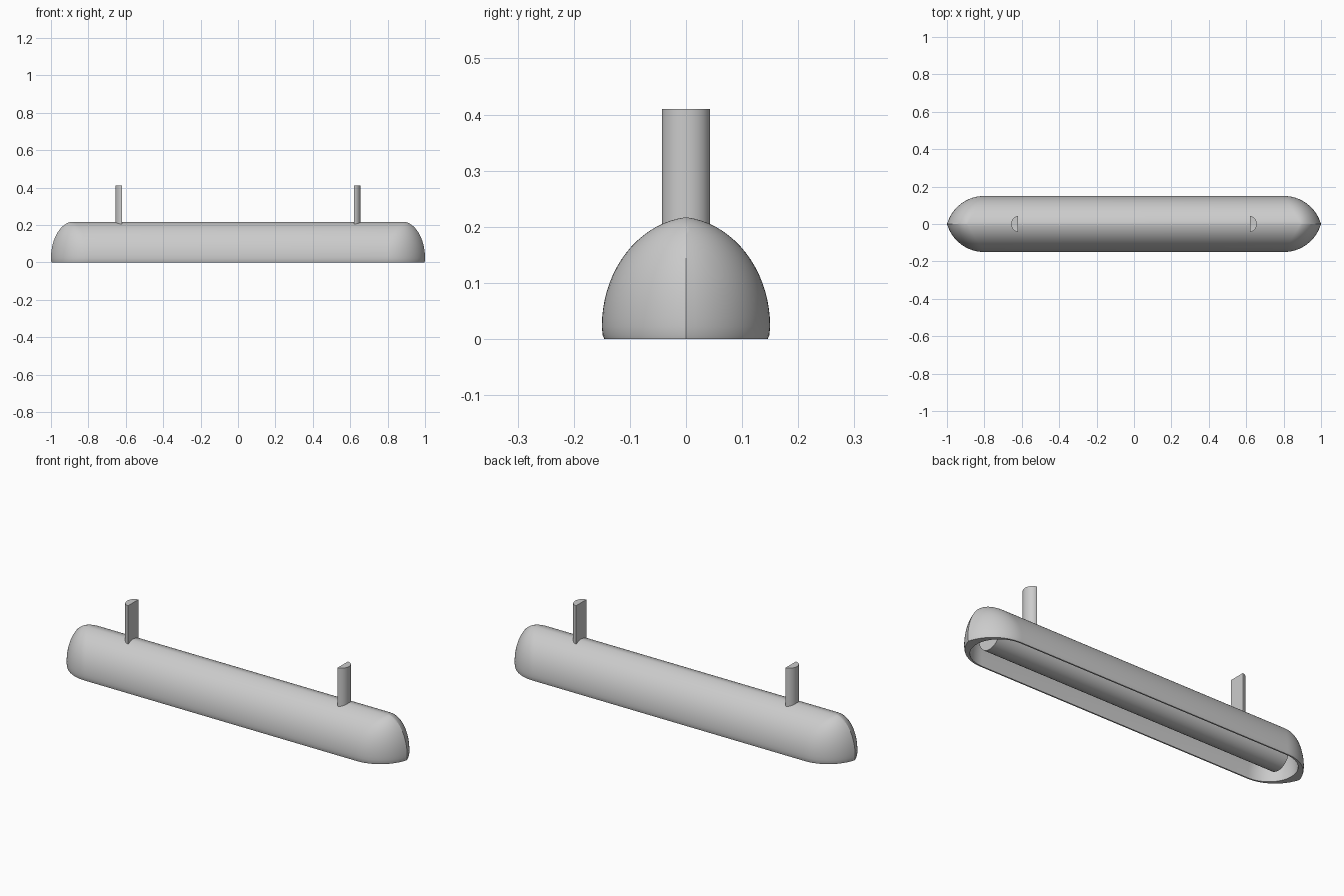
import bpy, bmesh
from math import sin, cos, radians, asin, pi

if "Cube" in bpy.data.objects:
    bpy.data.objects.remove(bpy.data.objects["Cube"])

N = 16  # segments per quarter of an end outline


def finish(bm, name, angle=27):
    bmesh.ops.remove_doubles(bm, verts=bm.verts, dist=0.0004)
    bmesh.ops.recalc_face_normals(bm, faces=bm.faces)
    me = bpy.data.meshes.new(name)
    bm.to_mesh(me)
    bm.free()
    ob = bpy.data.objects.new(name, me)
    bpy.context.collection.objects.link(ob)
    bpy.ops.object.select_all(action='DESELECT')
    ob.select_set(True)
    bpy.context.view_layer.objects.active = ob
    bpy.ops.object.shade_smooth_by_angle(angle=radians(angle))
    return ob


def loop(quarter, apex, s):
    """Shrink a quarter outline toward the ridge end, mirror it to all four quarters."""
    q = [(apex + (x - apex) * s, y * s) for x, y in quarter]
    right = q + [(x, -y) for x, y in q[-2::-1]]
    return right + [(-x, -y) for x, y in right]


# plan outlines: pointed outside, rounded opening inside
R = 0.208
tip = asin(0.058 / R)
outer = []
inner = []
for i in range(N + 1):
    a = pi / 2 + (tip - pi / 2) * i / N
    b = pi / 2 * (1 - i / N)
    outer.append((0.8 + R * cos(a), 0.15 - R + R * sin(a)))
    inner.append((0.8 + 0.15 * cos(b), 0.141 * sin(b)))
outer[-1] = (1.0, 0.0)

# arched profile, slightly peaked on top: (outline scale, height)
T = radians(84)
arch = []
for k in range(19):
    t = T * k / 18
    arch.append(((cos(t) - cos(T)) / (1 - cos(T)), 0.022 + 0.195 * sin(t) / sin(T)))

rings = [(outer, 0.89, s, z) for s, z in reversed(arch)]
rings += [(outer, 0.89, 0.99, 0.007), (outer, 0.89, 0.97, 0.0)]
rings += [(inner, 0.87, 0.98, 0.0)]
rings += [(inner, 0.87, s * 0.98, z * 0.95) for s, z in arch]

# hollow shade
bm = bmesh.new()
prev = None
for quarter, apex, s, z in rings:
    cur = [bm.verts.new((x, y, z)) for x, y in loop(quarter, apex, max(s, 0))]
    if prev:
        n = len(cur)
        for i in range(n):
            j = (i + 1) % n
            bm.faces.new((prev[i], prev[j], cur[j], cur[i]))
    prev = cur
finish(bm, "shade")

# light tube inside the shade
bpy.ops.mesh.primitive_cylinder_add(vertices=48, radius=0.075, depth=1.74,
                                    location=(0, 0, 0.078), rotation=(0, pi / 2, 0))
bpy.context.object.name = "light_tube"
bpy.ops.object.shade_smooth_by_angle(angle=radians(30))

# two half-round hanging straps, flat side toward the middle
for side, name in ((-1, "left_strap"), (1, "right_strap")):
    bm = bmesh.new()
    pts = []
    for i in range(25):
        a = -pi / 2 + pi * i / 24
        pts.append((side * (0.619 + 0.037 * cos(a)), 0.043 * sin(a)))
    face = bm.faces.new([bm.verts.new((x, y, 0.2)) for x, y in pts])
    ext = bmesh.ops.extrude_face_region(bm, geom=[face], use_keep_orig=True)
    for v in ext["geom"]:
        if isinstance(v, bmesh.types.BMVert):
            v.co.z = 0.41
    finish(bm, name, 30)
